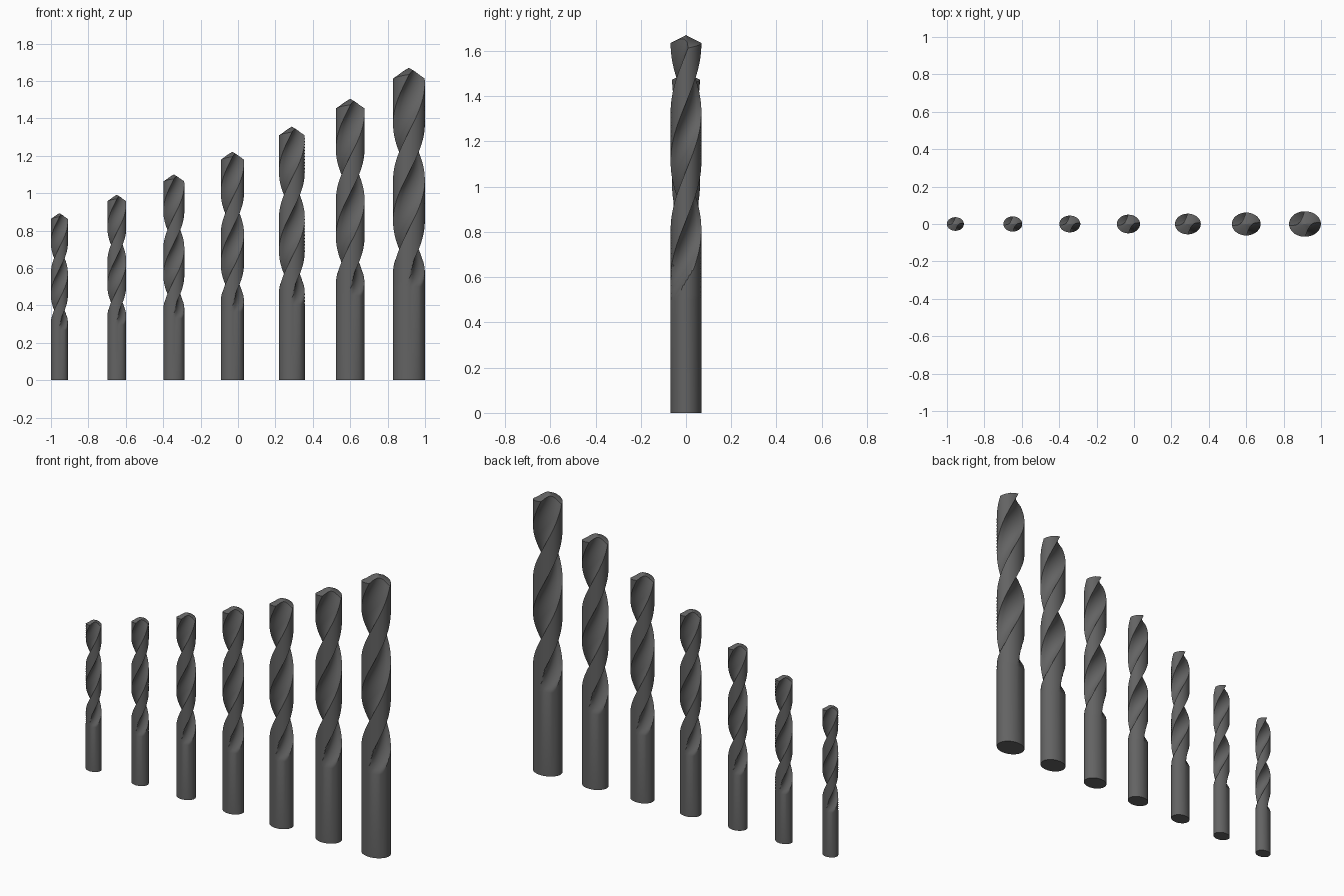
import bpy
import bmesh
from math import pi, sin, cos, sqrt, radians

cube = bpy.data.objects.get("Cube")
if cube:
    bpy.data.objects.remove(cube, do_unlink=True)

# Dark steel for every bit
steel = bpy.data.materials.new("dark steel")
steel.use_nodes = True
colour = (0.125, 0.125, 0.125, 1)
steel.diffuse_color = colour
steel.node_tree.nodes["Principled BSDF"].inputs["Base Color"].default_value = colour

# Sizes of the largest bit
HEIGHT, RX, RY = 1.67, 0.085, 0.068
FLUTE_START, FLUTE_FULL = 0.5, 0.72
NECK, HALF_TURN = 1.22, 0.52
SEGS, RINGS = 90, 52
EDGE = radians(52)                 # half the angle taken by a flute
WEB = 0.36                         # core radius left between the flutes
# Round cutter that passes through the web and both flute edges
CUT_DIST = (1 - WEB ** 2) / (2 * (cos(EDGE) - WEB))
CUT_RAD = CUT_DIST - WEB


def flute_angle(a):
    """Angle from the nearest flute centre, within a quarter turn."""
    return (a + pi / 2) % pi - pi / 2


def section_radius(t, depth):
    """Unit section radius with the cutter sunk by depth (0 to 1)."""
    c = CUT_DIST + (1 - WEB) * (1 - depth)
    inside = CUT_RAD ** 2 - (c * sin(t)) ** 2
    if abs(t) > EDGE + 0.01 or inside < 0:
        return 1.0
    return min(1.0, c * cos(t) - sqrt(inside))


def tip_height(t):
    """Cone point, with the land falling away behind each cutting lip."""
    r = section_radius(t, 1)
    if abs(t) <= EDGE:
        relief = (t + EDGE) / (2 * EDGE)
    else:
        relief = ((-EDGE - t) % pi) / (pi - 2 * EDGE)
    return HEIGHT - r * (0.035 + 0.022 * relief)


def place(bm, a, r, z):
    turn = pi * (max(z, FLUTE_START) - NECK) / HALF_TURN
    return bm.verts.new((RX * r * cos(a + turn), RY * r * sin(a + turn), z))


def make_bit_mesh():
    bm = bmesh.new()
    angles = [2 * pi * i / SEGS for i in range(SEGS)]
    # Straight shank
    rings = [[place(bm, a, 1, 0) for a in angles]]
    # Twisted flutes, running out into the shank
    for k in range(RINGS + 1):
        ring = []
        for a in angles:
            t = flute_angle(a)
            z = FLUTE_START + (tip_height(t) - FLUTE_START) * k / RINGS
            f = min(1, (z - FLUTE_START) / (FLUTE_FULL - FLUTE_START))
            depth = f * (2 - f)
            ring.append(place(bm, a, section_radius(t, depth), z))
        rings.append(ring)
    for low, high in zip(rings, rings[1:]):
        for i in range(SEGS):
            j = (i + 1) % SEGS
            bm.faces.new((low[i], low[j], high[j], high[i]))
    # Flat base and pointed tip
    bm.faces.new(rings[0][::-1])
    point = bm.verts.new((0, 0, HEIGHT))
    for i in range(SEGS):
        bm.faces.new((rings[-1][i], rings[-1][(i + 1) % SEGS], point))
    mesh = bpy.data.meshes.new("drill_bit")
    bm.to_mesh(mesh)
    bm.free()
    mesh.materials.append(steel)
    return mesh


# Row of seven bits growing by a constant ratio
centres = (-0.955, -0.648, -0.343, -0.03, 0.288, 0.6, 0.914)
mesh = make_bit_mesh()
bits = []
for n, x in enumerate(centres):
    bit = bpy.data.objects.new(f"drill_bit_{n + 1}", mesh)
    bpy.context.collection.objects.link(bit)
    bit.location.x = x
    bit.scale = [1.11 ** (n - 6)] * 3
    bits.append(bit)

# Smooth steel with crisp flute edges
bpy.ops.object.select_all(action='DESELECT')
bits[0].select_set(True)
bpy.context.view_layer.objects.active = bits[0]
bpy.ops.object.shade_smooth_by_angle(angle=radians(35))
